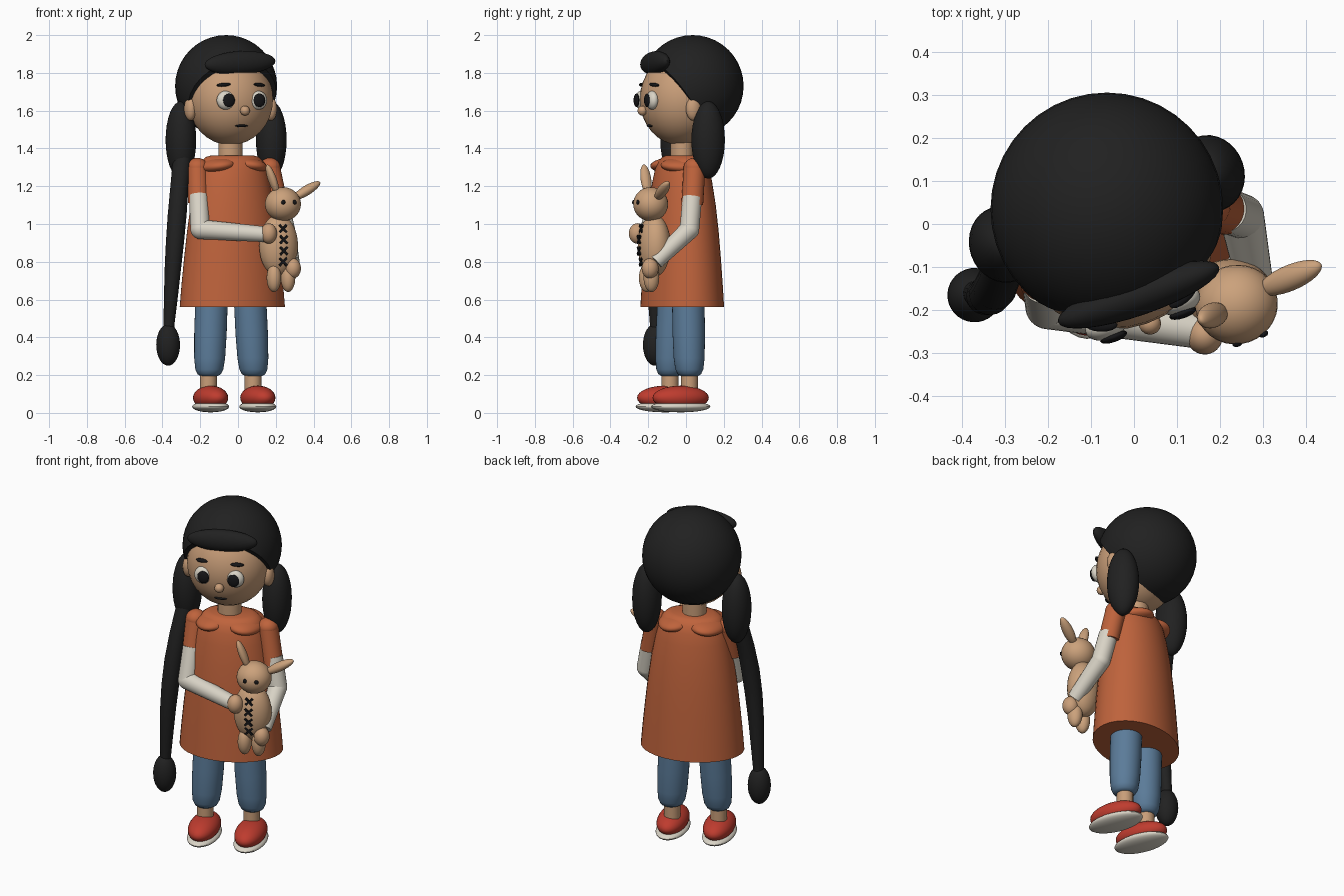
import bpy, bmesh, math
from mathutils import Vector, Matrix

if "Cube" in bpy.data.objects:
    bpy.data.objects.remove(bpy.data.objects["Cube"])

YAW = math.radians(19)
RIGHT = Vector((math.cos(YAW), math.sin(YAW), 0))
FWD = Vector((math.sin(YAW), -math.cos(YAW), 0))
TURN = Matrix.Rotation(YAW, 4, 'Z')


def material(name, rgb):
    m = bpy.data.materials.new(name)
    m.diffuse_color = (*rgb, 1)
    m.use_nodes = True
    m.node_tree.nodes["Principled BSDF"].inputs["Base Color"].default_value = m.diffuse_color
    return m


HAIR = material("hair black", (0.015, 0.015, 0.015))
INK = material("ink black", (0.008, 0.008, 0.009))
SKIN = material("skin tan", (0.58, 0.34, 0.19))
PLUSH = material("plush tan", (0.60, 0.36, 0.20))
ORANGE = material("dress orange", (0.52, 0.125, 0.045))
BLUE = material("trouser blue", (0.105, 0.20, 0.32))
WHITE = material("warm white", (0.70, 0.66, 0.57))
RED = material("shoe red", (0.52, 0.045, 0.028))


def finish(name, bm, mat, matrix=None):
    if matrix is not None:
        bm.transform(matrix)
    bmesh.ops.recalc_face_normals(bm, faces=bm.faces)
    me = bpy.data.meshes.new(name)
    bm.to_mesh(me)
    bm.free()
    me.materials.append(mat)
    ob = bpy.data.objects.new(name, me)
    bpy.context.collection.objects.link(ob)
    return ob


def aim(direction):
    return Vector(direction).to_track_quat('Z', 'Y').to_matrix().to_4x4()


def ellipsoid(name, loc, radii, mat, rot=TURN, seg=32):
    bm = bmesh.new()
    bmesh.ops.create_uvsphere(bm, u_segments=seg, v_segments=seg // 2, radius=1)
    return finish(name, bm, mat, Matrix.Translation(loc) @ rot @ Matrix.Diagonal((*radii, 1)))


def loft(name, rings, mat, seg=32):
    """Stack of horizontal oval rings (x, y, z, rx, ry), capped at both ends."""
    bm = bmesh.new()
    loops = []
    for x, y, z, rx, ry in rings:
        loop = []
        for i in range(seg):
            a = math.tau * i / seg
            loop.append(bm.verts.new(Vector((x, y, z)) + RIGHT * rx * math.cos(a) + FWD * ry * math.sin(a)))
        loops.append(loop)
    for lo, hi in zip(loops, loops[1:]):
        for i in range(seg):
            j = (i + 1) % seg
            bm.faces.new((lo[i], lo[j], hi[j], hi[i]))
    bm.faces.new(loops[0])
    bm.faces.new(loops[-1])
    return finish(name, bm, mat)


def limb(name, a, b, ra, rb, mat):
    """Tapered round segment between two points."""
    a, b = Vector(a), Vector(b)
    bm = bmesh.new()
    bmesh.ops.create_cone(bm, cap_ends=True, segments=24, radius1=ra, radius2=rb, depth=(b - a).length)
    return finish(name, bm, mat, Matrix.Translation((a + b) / 2) @ aim(b - a))


# --- Head, placed by side / forward / height ---
HC = Vector((-0.063, 0.035, 0))


def head(s, f, z):
    return HC + RIGHT * s + FWD * f + Vector((0, 0, z))


bm = bmesh.new()
bmesh.ops.create_uvsphere(bm, u_segments=40, v_segments=20, radius=0.27)
bm.transform(Matrix.Translation(head(0, 0, 1.73)))
normal = FWD * 0.82 + Vector((0, 0, -0.57))
bmesh.ops.bisect_plane(bm, geom=bm.verts[:] + bm.edges[:] + bm.faces[:], clear_outer=True,
                       plane_co=head(0, 0.145, 1.73), plane_no=normal)
bmesh.ops.holes_fill(bm, edges=[e for e in bm.edges if e.is_boundary], sides=0)
finish("hair_cap", bm, HAIR)

ellipsoid("face", head(0, 0.07, 1.66), (0.228, 0.212, 0.242), SKIN)
ellipsoid("fringe", head(0.005, 0.212, 1.853), (0.198, 0.048, 0.062), HAIR,
          TURN @ Matrix.Rotation(math.radians(-3), 4, 'Y'))
ellipsoid("nose", head(0.008, 0.284, 1.60), (0.026, 0.026, 0.026), SKIN, seg=16)
ellipsoid("mouth", head(0.003, 0.240, 1.52), (0.036, 0.014, 0.007), INK, seg=16)
for side, s in (("left", -1), ("right", 1)):
    ellipsoid(side + "_eye", head(0.09 * s, 0.256, 1.655), (0.05, 0.032, 0.05), WHITE)
    ellipsoid(side + "_pupil", head(0.085 * s + 0.003, 0.286, 1.655), (0.033, 0.012, 0.036), INK, seg=16)
    ellipsoid(side + "_brow", head(0.1 * s, 0.25, 1.737), (0.038, 0.016, 0.010), INK,
              TURN @ Matrix.Rotation(math.radians(20 * s), 4, 'Z') @ Matrix.Rotation(math.radians(5 * s), 4, 'Y'), 16)
    ellipsoid(side + "_ear", head(0.225 * s, 0.072, 1.61), (0.032, 0.042, 0.063), SKIN)
    ellipsoid(side + "_pigtail", head(0.253 * s, 0.0, 1.445), (0.08, 0.09, 0.205), HAIR)

# --- Long tail hanging from the left pigtail ---
loft("long_tail", [(x, y, z, r, r) for x, y, z, r in (
    (-0.285, -0.06, 1.42, 0.045), (-0.297, -0.085, 1.32, 0.050), (-0.31, -0.12, 1.2, 0.048),
    (-0.322, -0.148, 1.05, 0.050), (-0.334, -0.163, 0.9, 0.048), (-0.346, -0.168, 0.75, 0.043),
    (-0.356, -0.166, 0.6, 0.036), (-0.365, -0.162, 0.48, 0.030), (-0.37, -0.16, 0.40, 0.028))], HAIR, 24)
ellipsoid("tail_tip", (-0.37, -0.165, 0.36), (0.063, 0.063, 0.11), HAIR)

# --- Neck, dress and collar ---
loft("neck", [(-0.04, -0.022, z, 0.065, 0.06) for z in (1.30, 1.48)], SKIN)
loft("dress", [(-0.03, -0.02, z, a, b) for z, a, b in (
    (0.56, 0.286, 0.213), (0.68, 0.276, 0.206), (0.82, 0.262, 0.197), (0.96, 0.246, 0.186),
    (1.10, 0.226, 0.171), (1.22, 0.203, 0.153), (1.29, 0.186, 0.138),
    (1.33, 0.170, 0.122), (1.355, 0.145, 0.100), (1.363, 0.115, 0.080))], ORANGE, 40)
for side, s in (("left", -1), ("right", 1)):
    ellipsoid(side + "_collar", Vector((-0.035, -0.018, 1.31)) + RIGHT * 0.085 * s, (0.105, 0.148, 0.045), ORANGE,
              TURN @ Matrix.Rotation(math.radians(8 * s), 4, 'Y'))


# --- Arms: orange sleeve, white undersleeve, hand ---
def arm(side, shoulder, cuff, elbow, wrist, hand):
    sx, sy, sz = shoulder
    ellipsoid(side + "_shoulder", shoulder, (0.056, 0.058, 0.05), ORANGE)
    loft(side + "_sleeve", [(sx, sy, sz, 0.056, 0.058), (*cuff, 0.056, 0.058)], ORANGE, 24)
    limb(side + "_upper_arm", (cuff[0], cuff[1], cuff[2] + 0.04), elbow, 0.052, 0.052, WHITE)
    ellipsoid(side + "_elbow", elbow, (0.052, 0.052, 0.052), WHITE)
    limb(side + "_forearm", elbow, wrist, 0.052, 0.041, WHITE)
    ellipsoid(side + "_hand", hand, (0.043, 0.045, 0.054), SKIN)


arm("left", (-0.215, -0.09, 1.30), (-0.208, -0.135, 1.11), (-0.2, -0.192, 0.972),
    (0.15, -0.248, 0.945), (0.163, -0.258, 0.95))
arm("right", (0.168, 0.045, 1.30), (0.21, 0.033, 1.10), (0.25, 0.018, 0.97),
    (0.285, -0.16, 0.80), (0.29, -0.19, 0.765))

# --- Legs and shoes ---
for side, top, low, foot in (("left", (-0.14, -0.065), (-0.153, -0.085), (-0.145, -0.11)),
                             ("right", (0.064, 0.012), (0.083, 0.018), (0.105, -0.028))):
    rings = []
    for z, r in ((0.195, 0.045), (0.205, 0.062), (0.23, 0.074), (0.29, 0.082), (0.42, 0.086), (0.62, 0.086)):
        t = (z - 0.2) / 0.4
        x, y = Vector(low).lerp(Vector(top), t)
        rings.append((x, y, z, r, r))
    loft(side + "_trouser_leg", rings, BLUE)
    ax, ay = low[0] - 0.004, low[1]
    loft(side + "_ankle", [(ax, ay, z, 0.045, 0.045) for z in (0.09, 0.24)], SKIN, 24)
    ellipsoid(side + "_shoe", (*foot, 0.08), (0.083, 0.155, 0.064), RED)
    ellipsoid(side + "_sole", (*foot, 0.033), (0.087, 0.163, 0.030), WHITE)

# --- Plush rabbit ---
BODY = Vector((0.215, -0.168, 0.885))
BR = (0.105, 0.085, 0.165)
ellipsoid("rabbit_body", BODY, BR, PLUSH)
ellipsoid("rabbit_head", (0.238, -0.187, 1.105), (0.096, 0.092, 0.09), PLUSH)
ellipsoid("rabbit_left_ear", (0.182, -0.212, 1.235), (0.029, 0.022, 0.085), PLUSH, aim((-0.05, -0.02, 0.14)))
ellipsoid("rabbit_right_ear", (0.362, -0.125, 1.177), (0.03, 0.026, 0.09), PLUSH, aim((0.13, 0.055, 0.08)))
for side, x, y in (("left", 0.19, -0.208), ("right", 0.265, -0.183)):
    ellipsoid("rabbit_" + side + "_leg", (x, y, 0.715), (0.038, 0.042, 0.075), PLUSH)
ellipsoid("rabbit_left_eye", (0.240, -0.277, 1.115), (0.012, 0.008, 0.012), INK, seg=16)
ellipsoid("rabbit_right_eye", (0.300, -0.255, 1.115), (0.012, 0.008, 0.012), INK, seg=16)

# Crossed stitches down the rabbit's front
for n, z in enumerate((0.975, 0.917, 0.858, 0.80)):
    u = (z - BODY.z) / BR[2]
    front = BODY + FWD * (BR[1] * math.sqrt(1 - u * u) + 0.002)
    front.z = z
    for tilt in (-45, 45):
        bm = bmesh.new()
        bmesh.ops.create_cube(bm, size=1)
        finish("stitch_%d" % n, bm, INK, Matrix.Translation(front) @ TURN
               @ Matrix.Rotation(math.radians(tilt), 4, 'Y') @ Matrix.Diagonal((0.056, 0.009, 0.012, 1)))

# --- Shading ---
for ob in bpy.context.collection.objects:
    ob.select_set(True)
    bpy.context.view_layer.objects.active = ob
bpy.ops.object.shade_smooth_by_angle(angle=math.radians(40))
